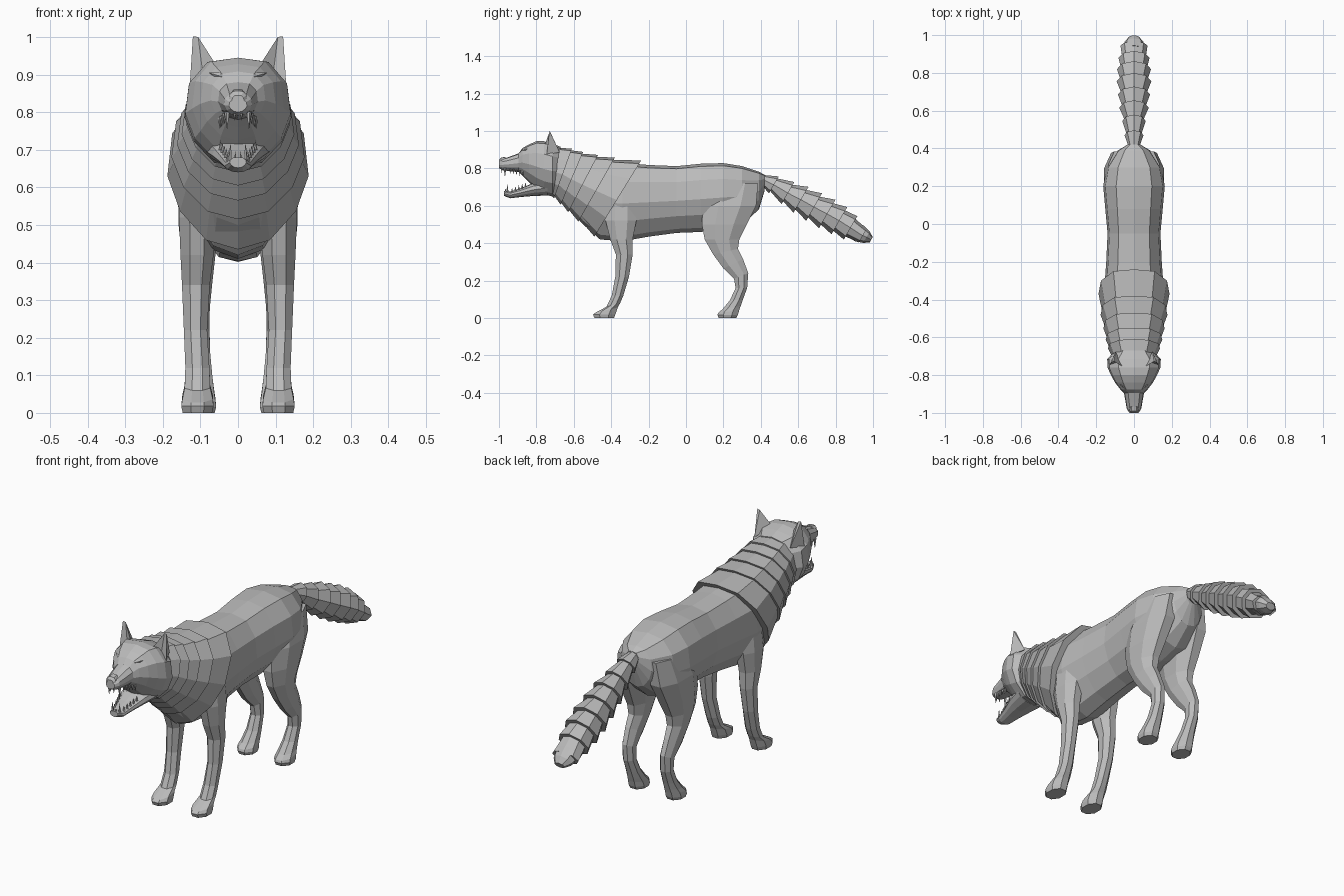
import bpy, bmesh, math
from mathutils import Vector

fur = bpy.data.materials.new("grey_fur")
fur.diffuse_color = (0.5, 0.5, 0.5, 1)

# Half cross-section, bottom to top: (share of half width, share of height)
HALF = [(0, 0), (.45, .06), (.82, .25), (1, .48), (.93, .76), (.58, .96), (0, 1)]
SECTION = HALF + [(-x, t) for x, t in HALF[-2:0:-1]]


def make(name, bm):
    bmesh.ops.recalc_face_normals(bm, faces=bm.faces)
    me = bpy.data.meshes.new(name)
    bm.to_mesh(me)
    bm.free()
    me.materials.append(fur)
    ob = bpy.data.objects.new(name, me)
    bpy.context.collection.objects.link(ob)
    return ob


def loft(name, *groups):
    """Skin each group of equal-length rings and cap both ends."""
    bm = bmesh.new()
    for rings in groups:
        vs = [[bm.verts.new(p) for p in r] for r in rings]
        for a, b in zip(vs, vs[1:]):
            for i in range(len(a)):
                j = (i + 1) % len(a)
                bm.faces.new((a[i], a[j], b[j], b[i]))
        bm.faces.new(vs[0])
        bm.faces.new(vs[-1])
    return make(name, bm)


def mirror(ob):
    ob.modifiers.new("mirror", 'MIRROR').use_bisect_axis[0] = False
    return ob


def ring(yt, zt, yb, zb, w):
    """Tilted body ring from its top point, bottom point and half width."""
    return [Vector((x * w, yb + (yt - yb) * t, zb + (zt - zb) * t)) for x, t in SECTION]


def scaled(r, s):
    c = sum(r, Vector()) / len(r)
    return [c + (p - c) * s for p in r]


def upright(rows):
    return [ring(y, top, y, bot, w) for y, top, bot, w in rows]


# Torso
loft("torso", upright([
    (.42, .765, .68, .035), (.39, .782, .58, .085), (.30, .812, .50, .145),
    (.20, .828, .475, .163), (.08, .825, .46, .152), (-.05, .812, .455, .14),
    (-.20, .818, .435, .147), (-.34, .83, .41, .157), (-.46, .835, .42, .145),
    (-.55, .84, .50, .125), (-.64, .86, .60, .105)]))

# Mane: overlapping flared collars, rear to front
collars = [ring(*a) for a in [
    (-.24, .842, -.49, .435, .188), (-.38, .858, -.575, .515, .177),
    (-.47, .872, -.63, .565, .162), (-.55, .888, -.67, .605, .15),
    (-.61, .905, -.705, .64, .138), (-.68, .92, -.74, .66, .12)]]
loft("mane", *[[scaled(back, .86), back, scaled(front, .93)]
               for back, front in zip(collars, collars[1:])])

# Head and muzzle
loft("head", upright([
    (-.67, .915, .67, .10), (-.715, .932, .65, .142), (-.76, .945, .66, .14),
    (-.80, .945, .685, .122), (-.84, .928, .725, .10), (-.875, .908, .76, .073),
    (-.895, .88, .78, .053), (-.945, .862, .785, .044), (-.98, .85, .79, .038),
    (-1.0, .835, .80, .024)]))
loft("lower_jaw", upright([
    (-.74, .74, .655, .085), (-.82, .72, .652, .068), (-.88, .695, .647, .05),
    (-.94, .675, .64, .036), (-.972, .68, .652, .022)]))

# Nose pad
loft("nose", upright([(-.965, .862, .815, .02), (-.99, .857, .812, .024),
                      (-1.0, .845, .815, .016)]))

# Teeth: short cones along both jaws
bm = bmesh.new()


def tooth(x, y, z, h, r):
    base = [bm.verts.new((x + r * math.cos(a), y + r * math.sin(a), z))
            for a in (k * math.tau / 5 for k in range(5))]
    tip = bm.verts.new((x, y, z + h))
    bm.faces.new(base)
    for i in range(5):
        bm.faces.new((base[i], base[(i + 1) % 5], tip))


tooth(.029, -.968, .802, -.05, .008)
tooth(.02, -.955, .668, .05, .007)
tooth(.009, -.985, .80, -.025, .005)
tooth(.007, -.965, .672, .025, .004)
for i in range(5):
    tooth(.032 + .004 * i, -.94 + .017 * i, .80 - .004 * i, -.03, .006)
    tooth(.026 + .005 * i, -.93 + .018 * i, .672 + .007 * i, .026, .006)
mirror(make("teeth", bm))

# Ears: hollow-fronted points
bm = bmesh.new()
inner, front, outer, back, tip, tip_in = [bm.verts.new(p) for p in [
    (.058, -.755, .925), (.092, -.735, .89), (.128, -.745, .875),
    (.098, -.675, .885), (.12, -.73, 1.002), (.106, -.728, 1.0)]]
for f in [(inner, front, tip_in), (front, tip, tip_in), (front, outer, tip),
          (outer, back, tip), (back, tip_in, tip), (back, inner, tip_in),
          (inner, back, outer, front)]:
    bm.faces.new(f)
mirror(make("ear", bm))

# Brow ridge over each eye, and the eye below it
bm = bmesh.new()
for (x0, y0, z0), (x1, y1, z1), r in [
        ((.018, -.888, .885), (.078, -.848, .905), .011),
        ((.038, -.884, .868), (.066, -.864, .876), .008)]:
    a, b = Vector((x0, y0, z0)), Vector((x1, y1, z1))
    mid = (a + b) / 2
    hoop = [bm.verts.new(mid + Vector(d) * r) for d in
            [(0, 0, 1), (-.3, -1, 0), (0, 0, -1), (.3, 1, 0)]]
    va, vb = bm.verts.new(a), bm.verts.new(b)
    for i in range(4):
        for end in (va, vb):
            bm.faces.new((hoop[i], hoop[(i + 1) % 4], end))
mirror(make("brow_and_eye", bm))


def leg(name, rows):
    """Eight-sided limb from rows of (z, front y, back y, inner x, outer x, slope)."""
    rings = []
    for z, y0, y1, x0, x1, slope in rows:
        r = []
        for k in range(8):
            a = math.tau * (k + .5) / 8
            dx, dy = math.cos(a) / .924, math.sin(a) / .924
            r.append(((x0 + x1) / 2 + dx * (x1 - x0) / 2,
                      (y0 + y1) / 2 + dy * (y1 - y0) / 2, z + dy * slope))
        rings.append(r)
    return mirror(loft(name, rings))


# Legs with paws
leg("front_leg", [
    (.66, -.42, -.27, .06, .145, 0), (.52, -.43, -.265, .06, .157, 0),
    (.42, -.405, -.285, .065, .153, 0), (.34, -.375, -.285, .075, .149, 0),
    (.22, -.378, -.305, .082, .144, 0), (.12, -.397, -.335, .076, .14, 0),
    (.07, -.425, -.352, .074, .142, .01), (.042, -.485, -.365, .067, .148, .014),
    (.018, -.497, -.378, .065, .151, 0), (0, -.49, -.385, .069, .147, 0)])
leg("hind_leg", [
    (.72, .15, .385, .03, .135, 0), (.60, .09, .375, .03, .16, 0),
    (.50, .085, .325, .045, .158, 0), (.42, .10, .285, .06, .15, 0),
    (.355, .145, .278, .068, .143, .015), (.29, .20, .305, .075, .138, .025),
    (.225, .257, .333, .076, .132, .015), (.16, .265, .327, .074, .13, 0),
    (.095, .235, .303, .068, .132, 0), (.055, .195, .292, .063, .138, .008),
    (.035, .172, .285, .06, .143, .008), (.016, .168, .277, .058, .145, 0),
    (0, .175, .268, .062, .14, 0)])

# Tail: shingled flared segments ending in a blunt tip
path = [(.40, .745, .035, .03), (.47, .712, .05, .052), (.545, .668, .062, .068),
        (.615, .632, .078, .08), (.685, .593, .085, .085), (.755, .556, .092, .088),
        (.82, .52, .09, .084), (.88, .482, .082, .072), (.945, .44, .072, .042)]
slant = Vector((0, .5, .866))


def tail_ring(y, z, w, h, s=1):
    c = Vector((0, y, z))
    return [c + Vector((math.cos(a) * w * s, 0, 0)) + slant * (math.sin(a) * h * s)
            for a in (math.tau * k / 8 for k in range(8))]


segments = [[tail_ring(*p, .75), tail_ring(*q), tail_ring(*q, .7)]
            for p, q in zip(path, path[1:])]
segments.append([tail_ring(.92, .455, .06, .05), tail_ring(.965, .432, .05, .035),
                 tail_ring(.99, .418, .027, .017)])
loft("tail", *segments)
